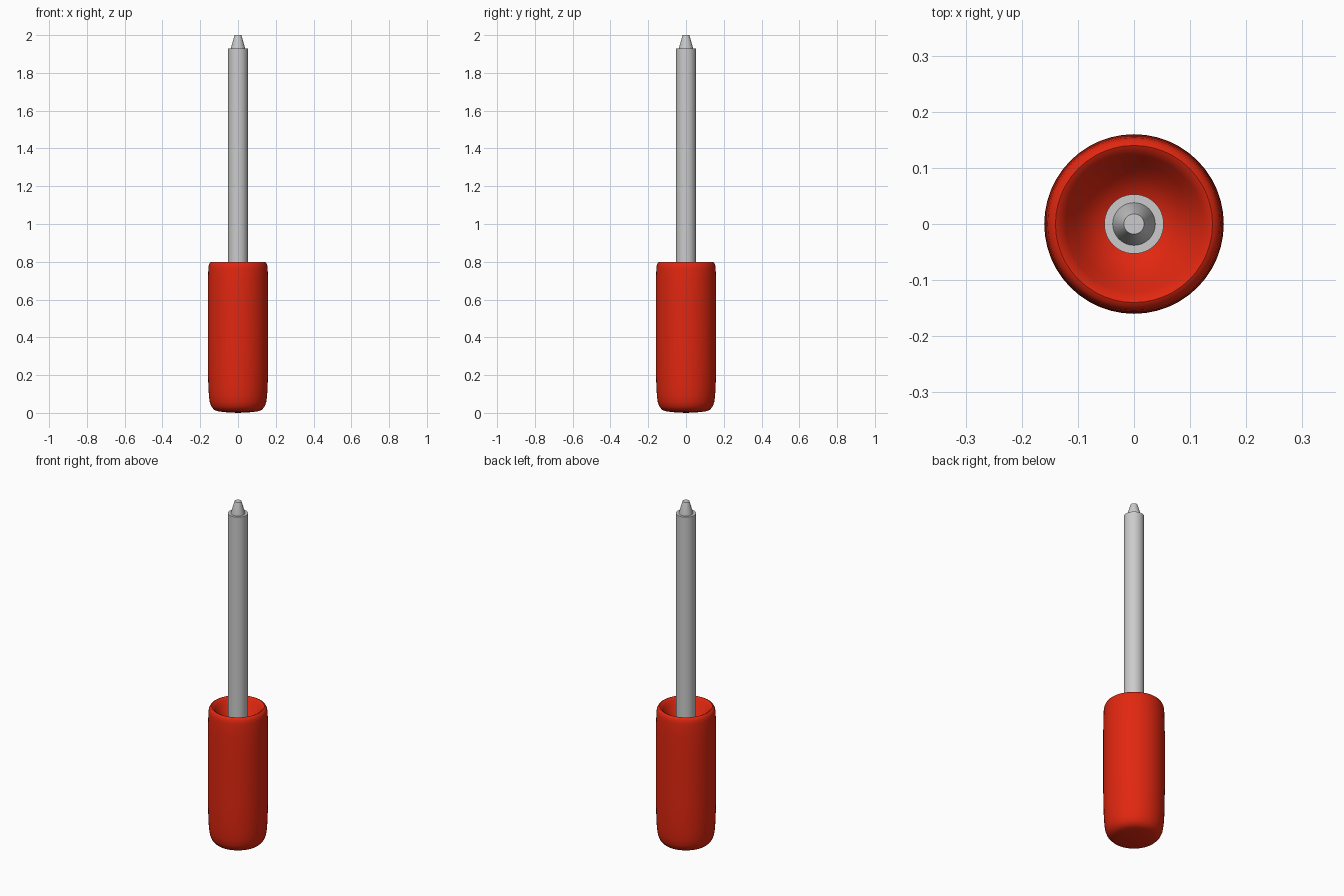
import bpy, bmesh, math

if "Cube" in bpy.data.objects:
    bpy.data.objects.remove(bpy.data.objects["Cube"])

def lathe(name, profile, segments=48, angle=35):
    """Revolve an (r, z) profile around the z axis; r = 0 closes an end."""
    bm = bmesh.new()
    verts = [bm.verts.new((r, 0, z)) for r, z in profile]
    edges = [bm.edges.new(pair) for pair in zip(verts, verts[1:])]
    bmesh.ops.spin(bm, geom=verts + edges, axis=(0, 0, 1), cent=(0, 0, 0),
                   angle=math.tau, steps=segments)
    bmesh.ops.remove_doubles(bm, verts=bm.verts, dist=1e-5)
    bmesh.ops.recalc_face_normals(bm, faces=bm.faces)
    mesh = bpy.data.meshes.new(name)
    bm.to_mesh(mesh)
    bm.free()
    obj = bpy.data.objects.new(name, mesh)
    bpy.context.collection.objects.link(obj)
    bpy.ops.object.select_all(action='DESELECT')
    obj.select_set(True)
    bpy.context.view_layer.objects.active = obj
    bpy.ops.object.shade_smooth_by_angle(angle=math.radians(angle))
    return obj

# Handle: rounded butt, straight grip, rounded rim and a bowl around the shaft
handle = lathe("handle", [
    (0, 0.0), (0.06, 0.003), (0.105, 0.008), (0.125, 0.015), (0.14, 0.032),
    (0.149, 0.055), (0.154, 0.09), (0.157, 0.14), (0.159, 0.22),
    (0.16, 0.30), (0.16, 0.62), (0.159, 0.70), (0.157, 0.765),
    (0.154, 0.785), (0.148, 0.796), (0.14, 0.80), (0.132, 0.796),
    (0.122, 0.783), (0.105, 0.757), (0.085, 0.732), (0.06, 0.712),
    (0.03, 0.702), (0, 0.70)])
red = bpy.data.materials.new("handle_red")
red.diffuse_color = (0.75, 0.02, 0.005, 1)
red.use_nodes = True
red.node_tree.nodes["Principled BSDF"].inputs["Base Color"].default_value = red.diffuse_color
handle.data.materials.append(red)

# Shaft: plain steel rod seated in the bowl
lathe("shaft", [(0, 0.68), (0.053, 0.68), (0.053, 1.93), (0, 1.93)])

# Tip: small tapered point with a flat end
lathe("tip", [(0, 1.925), (0.038, 1.925), (0.038, 1.93), (0.018, 2.0), (0, 2.0)])
